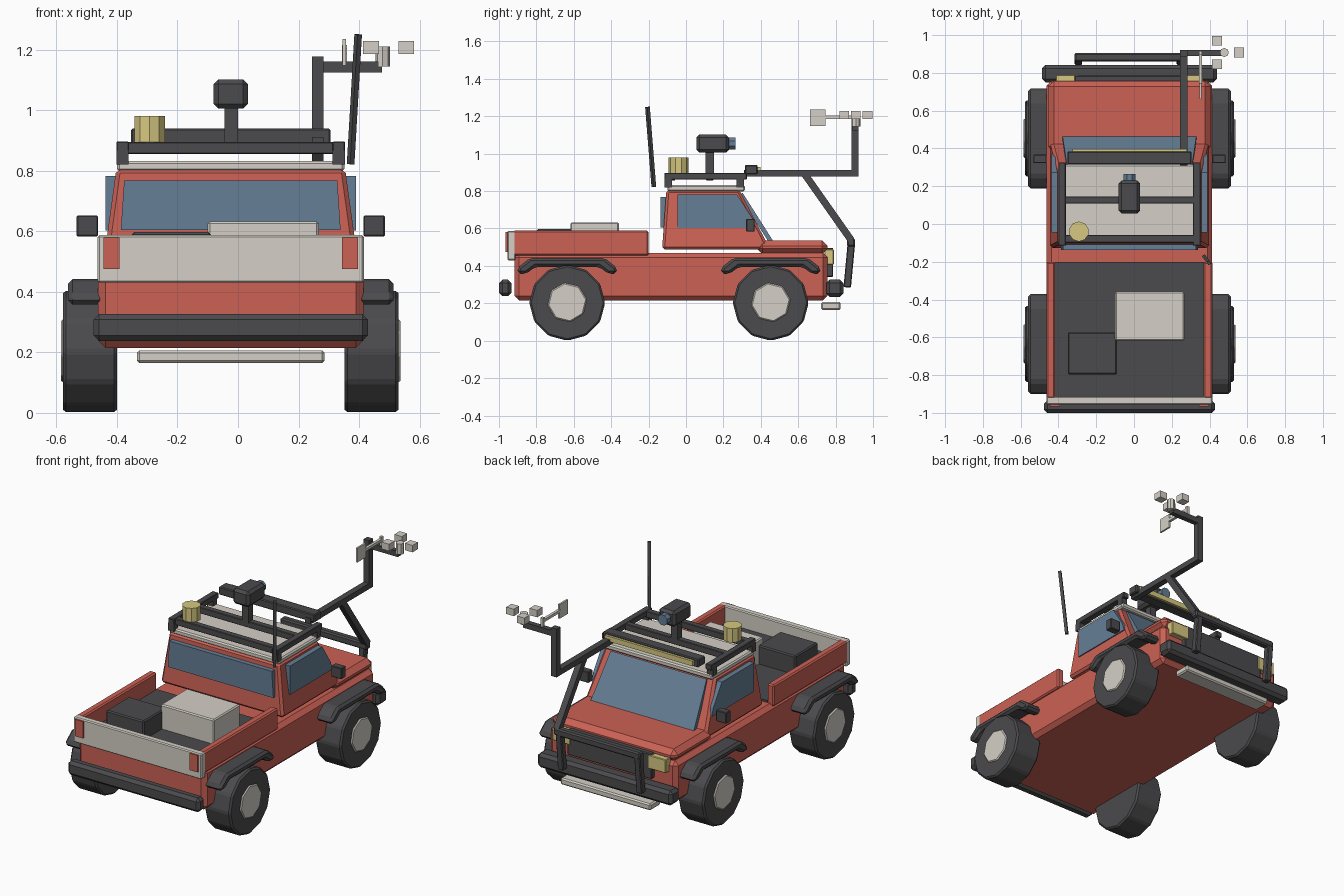
import bpy, bmesh, math
from mathutils import Vector, Matrix

if "Cube" in bpy.data.objects:
    bpy.data.objects.remove(bpy.data.objects["Cube"])

CX = -0.024  # centreline of the truck body (side-mounted mast shifts the bounds)


def material(name, rgb):
    m = bpy.data.materials.new(name)
    m.diffuse_color = (*rgb, 1)
    m.use_nodes = True
    m.node_tree.nodes["Principled BSDF"].inputs["Base Color"].default_value = m.diffuse_color
    return m


RED = material("red_paint", (0.60, 0.12, 0.09))
DARK = material("dark_grey", (0.07, 0.07, 0.075))
LIGHT = material("light_grey", (0.66, 0.63, 0.57))
GLASS = material("blue_glass", (0.13, 0.21, 0.30))
YELLOW = material("yellow_lamp", (0.68, 0.58, 0.22))


def finish(name, bm, mat, bevel=0.0):
    bmesh.ops.recalc_face_normals(bm, faces=bm.faces[:])
    if bevel:
        edges = [e for e in bm.edges if e.calc_face_angle(0) > 0.3]
        bmesh.ops.bevel(bm, geom=edges, offset=bevel, segments=1, profile=0.5,
                        affect='EDGES', clamp_overlap=True)
    me = bpy.data.meshes.new(name)
    bm.to_mesh(me)
    bm.free()
    me.materials.append(mat)
    ob = bpy.data.objects.new(name, me)
    bpy.context.collection.objects.link(ob)
    return ob


def box(name, x, y, z, mat, bevel=0.0):
    """Box from (min, max) pairs."""
    bm = bmesh.new()
    c = [(a[0] + a[1]) / 2 for a in (x, y, z)]
    s = [a[1] - a[0] for a in (x, y, z)]
    bmesh.ops.create_cube(bm, size=1, matrix=Matrix.Translation(c) @ Matrix.Diagonal((*s, 1)))
    return finish(name, bm, mat, bevel)


def cbox(name, half, y, z, mat, bevel=0.0):
    """Box centred on the body."""
    return box(name, (CX - half, CX + half), y, z, mat, bevel)


def loft(name, ring_a, ring_b, mat, bevel=0.0):
    """Solid between two matching rings of points."""
    bm = bmesh.new()
    a = [bm.verts.new(p) for p in ring_a]
    b = [bm.verts.new(p) for p in ring_b]
    bm.faces.new(a)
    bm.faces.new(b)
    n = len(a)
    for i in range(n):
        j = (i + 1) % n
        bm.faces.new((a[i], a[j], b[j], b[i]))
    return finish(name, bm, mat, bevel)


def prism(name, yz, x0, x1, mat, bevel=0.0):
    return loft(name, [(x0, *p) for p in yz], [(x1, *p) for p in yz], mat, bevel)


def beam(name, p, q, t, mat, bevel=0.0):
    """Square bar between two points."""
    p, q = Vector(p), Vector(q)
    d = q - p
    m = Matrix.Translation((p + q) / 2) @ d.to_track_quat('Z', 'Y').to_matrix().to_4x4()
    bm = bmesh.new()
    bmesh.ops.create_cube(bm, size=1, matrix=m @ Matrix.Diagonal((t, t, d.length, 1)))
    return finish(name, bm, mat, bevel)


def cyl(name, c, r, depth, axis, n, mat, bevel=0.0, spin=0.0):
    rot = {'X': Matrix.Rotation(math.pi / 2, 4, 'Y'), 'Z': Matrix.Identity(4),
           'Y': Matrix.Rotation(math.pi / 2, 4, 'X')}[axis]
    bm = bmesh.new()
    bmesh.ops.create_cone(bm, cap_ends=True, segments=n, radius1=r, radius2=r, depth=depth,
                          matrix=Matrix.Translation(c) @ rot @ Matrix.Rotation(spin, 4, 'Z'))
    return finish(name, bm, mat, bevel)


# Body tub and hood
cbox("lower_body", 0.438, (-0.917, 0.757), (0.215, 0.47), RED, 0.025)
cbox("hood", 0.43, (0.38, 0.757), (0.462, 0.537), RED, 0.03)

# Cab tapering towards the roof
def cab_ring(h, y0, y1, z):
    return [(CX - h, y0, z), (CX + h, y0, z), (CX + h, y1, z), (CX - h, y1, z)]
loft("cab", cab_ring(0.422, -0.128, 0.45, 0.488), cab_ring(0.378, -0.105, 0.285, 0.806), RED, 0.014)

# Windows
wind = [(-0.355, 0.468, 0.53), (0.355, 0.468, 0.53), (0.33, 0.303, 0.79), (-0.33, 0.303, 0.79)]
loft("windscreen", [(CX + x, y, z) for x, y, z in wind],
     [(CX + x, y - 0.02, z - 0.012) for x, y, z in wind], GLASS)
rear = [(-0.363, 0.605), (0.363, 0.605), (0.352, 0.768), (-0.352, 0.768)]
loft("rear_window", [(CX + x, -0.137, z) for x, z in rear],
     [(CX + x, -0.10, z) for x, z in rear], GLASS)
side_glass = [(-0.045, 0.603), (0.372, 0.603), (0.355, 0.655), (0.272, 0.782), (-0.045, 0.782)]

# Parts mirrored left and right
arch = [(-0.265, 0.358), (-0.265, 0.39), (-0.20, 0.442), (0.20, 0.442), (0.265, 0.39),
        (0.265, 0.358), (0.22, 0.358), (0.17, 0.395), (-0.17, 0.395), (-0.22, 0.358)]
for side, s in (("left", -1), ("right", 1)):
    def span(a, b):
        return tuple(sorted((CX + s * a, CX + s * b)))
    prism(side + "_side_window", side_glass, *span(0.37, 0.413), GLASS)
    box(side + "_mirror", span(0.438, 0.509), (0.322, 0.367), (0.583, 0.652), DARK, 0.004)
    box(side + "_bed_wall", span(0.393, 0.44), (-0.925, -0.20), (0.455, 0.588), RED, 0.008)
    box(side + "_tail_light", span(0.367, 0.42), (-0.965, -0.94), (0.475, 0.58), RED)
    box(side + "_headlight", span(0.268, 0.39), (0.74, 0.79), (0.405, 0.49), YELLOW, 0.004)
    for end, wy in (("front", 0.453), ("rear", -0.635)):
        tag = f"{end}_{side}_"
        prism(tag + "fender", [(wy + y, z) for y, z in arch], *span(0.42, 0.537), DARK, 0.014)
        cyl(tag + "tyre", (CX + s * 0.465, wy, 0.203), 0.203, 0.178, 'X', 12, DARK, 0.01)
        cyl(tag + "hub", (CX + s * 0.52, wy, 0.205), 0.106, 0.082, 'X', 8, LIGHT, 0.006, 0.15)
    # Roof rack rail and its feet
    box(side + "_rack_rail", span(0.337, 0.377), (-0.115, 0.325), (0.862, 0.897), DARK, 0.003)
    for i, fy in enumerate((-0.095, 0.29)):
        box(f"{side}_rack_foot_{i}", span(0.337, 0.377), (fy - 0.02, fy + 0.02), (0.82, 0.866), DARK)

# Pickup bed, tailgate and cargo
cbox("bed_floor", 0.395, (-0.925, -0.20), (0.45, 0.482), DARK)
cbox("tailgate", 0.44, (-0.955, -0.912), (0.43, 0.587), LIGHT, 0.006)
box("cargo_box_light", (-0.10, 0.267), (-0.618, -0.358), (0.475, 0.633), LIGHT, 0.007)
box("cargo_box_dark", (-0.35, -0.09), (-0.797, -0.572), (0.475, 0.597), DARK, 0.007)

# Bumpers, grille, skid plate
cbox("rear_bumper", 0.453, (-1.0, -0.933), (0.238, 0.326), DARK, 0.018)
cbox("front_bumper", 0.463, (0.75, 0.842), (0.235, 0.326), DARK, 0.018)
cbox("grille", 0.29, (0.74, 0.787), (0.34, 0.497), DARK, 0.005)
cbox("skid_plate", 0.31, (0.723, 0.827), (0.165, 0.206), LIGHT, 0.008)

# Bull bar
for s in (-1, 1):
    beam("bull_bar_post", (CX + s * 0.27, 0.862, 0.285), (CX + s * 0.27, 0.885, 0.53), 0.04, DARK, 0.005)
beam("bull_bar_top", (CX - 0.29, 0.882, 0.525), (CX + 0.305, 0.882, 0.525), 0.045, DARK, 0.008)

# Roof plate and rack crossbars
cbox("roof_plate", 0.376, (-0.10, 0.315), (0.798, 0.832), LIGHT, 0.008)
for i, y in enumerate((-0.078, 0.127)):
    cbox(f"rack_crossbar_{i}", 0.35, (y - 0.019, y + 0.019), (0.856, 0.895), DARK, 0.003)
box("light_bar", (-0.353, 0.305), (0.315, 0.383), (0.89, 0.94), DARK, 0.005)
box("light_bar_lens", (-0.325, 0.28), (0.375, 0.398), (0.898, 0.93), YELLOW)

# Beacon and roof camera
cyl("beacon", (-0.292, -0.04, 0.937), 0.053, 0.087, 'Z', 10, YELLOW)
box("camera_post", (-0.045, 0.0), (0.105, 0.149), (0.885, 1.015), DARK)
box("camera_head", (-0.081, 0.033), (0.055, 0.23), (1.005, 1.102), DARK, 0.016)
cyl("camera_lens", (-0.024, 0.24, 1.054), 0.034, 0.05, 'Y', 8, GLASS, 0.0, math.pi / 8)

# Whip antenna
beam("antenna", (0.372, -0.172, 0.822), (0.397, -0.206, 1.25), 0.018, DARK)

# Instrument mast
MX = (0.244, 0.282)
box("mast_boom", MX, (0.31, 0.922), (0.877, 0.912), DARK)
box("mast_upright", MX, (0.885, 0.922), (0.877, 1.177), DARK)
box("mast_arm", (0.244, 0.475), (0.89, 0.922), (1.125, 1.16), DARK)
beam("mast_strut", (0.263, 0.635, 0.89), (0.263, 0.885, 0.535), 0.038, DARK)

# Wind cups and vane
cyl("wind_cup_hub", (0.478, 0.908, 1.178), 0.024, 0.066, 'Z', 8, LIGHT)
for i in range(3):
    a = i * math.tau / 3
    x, y = 0.478 + 0.078 * math.cos(a), 0.908 + 0.072 * math.sin(a)
    box(f"wind_cup_{i}", (x - 0.026, x + 0.026), (y - 0.026, y + 0.026), (1.186, 1.229), LIGHT)
box("vane_rod", (0.343, 0.36), (0.74, 0.915), (1.186, 1.203), LIGHT)
box("vane_pivot", (0.343, 0.36), (0.897, 0.915), (1.15, 1.215), LIGHT)
box("vane_tail", (0.346, 0.357), (0.662, 0.746), (1.147, 1.235), LIGHT)
